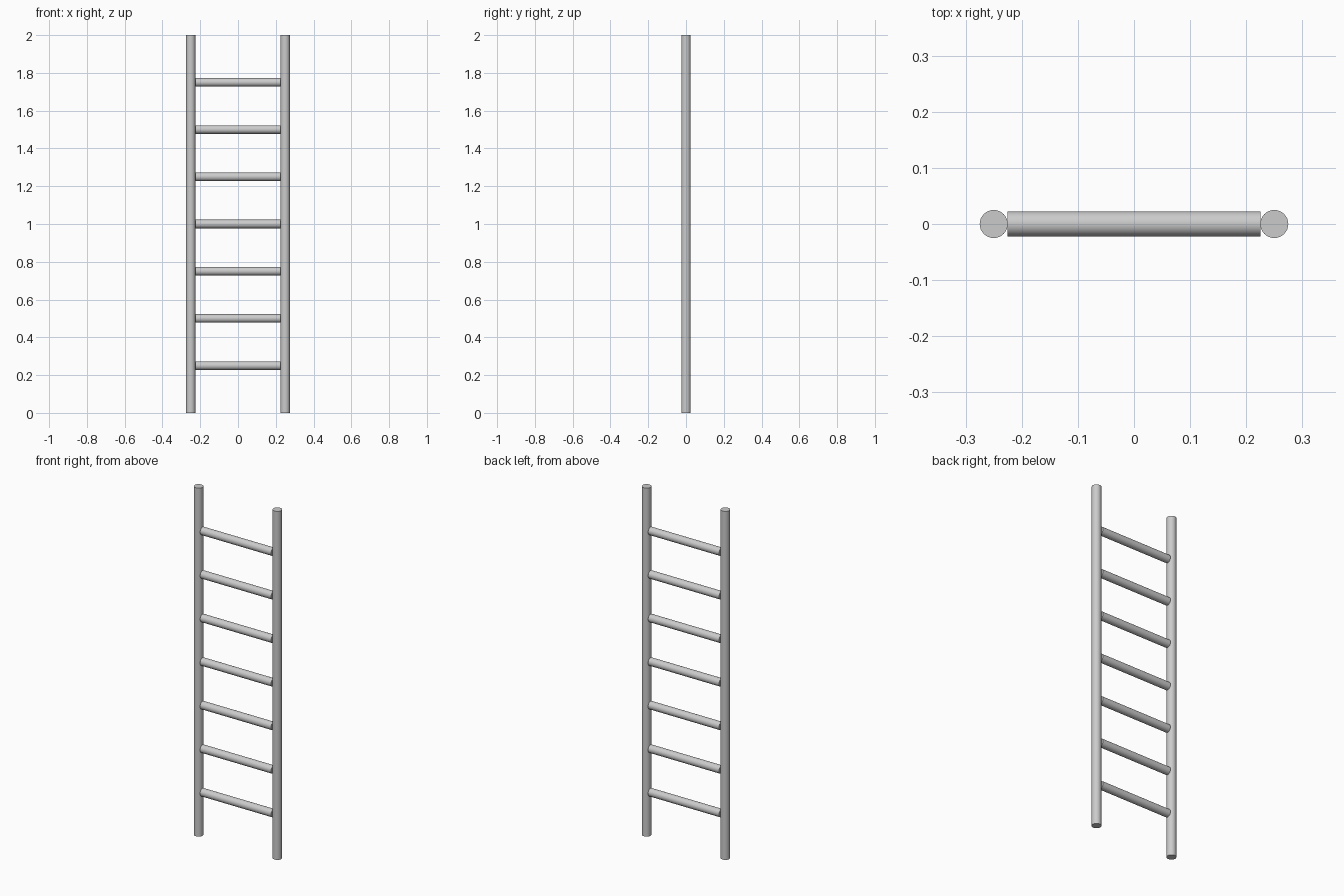
import bpy
from math import pi, radians

if "Cube" in bpy.data.objects:
    bpy.data.objects.remove(bpy.data.objects["Cube"])


def rod(name, radius, length, location, rotation=(0, 0, 0)):
    bpy.ops.mesh.primitive_cylinder_add(vertices=32, radius=radius, depth=length,
                                        location=location, rotation=rotation)
    obj = bpy.context.object
    obj.name = name
    bpy.ops.object.shade_smooth_by_angle(angle=radians(30))
    return obj


# Upright side rails
for side, x in (("left", -0.25), ("right", 0.25)):
    rod(f"{side}_rail", 0.025, 2.0, (x, 0, 1.0))

# Seven evenly spaced rungs, spanning between the inner faces of the rails
for i in range(1, 8):
    rod(f"rung_{i}", 0.0225, 0.45, (0, 0, 0.25 * i), (0, pi / 2, 0))
